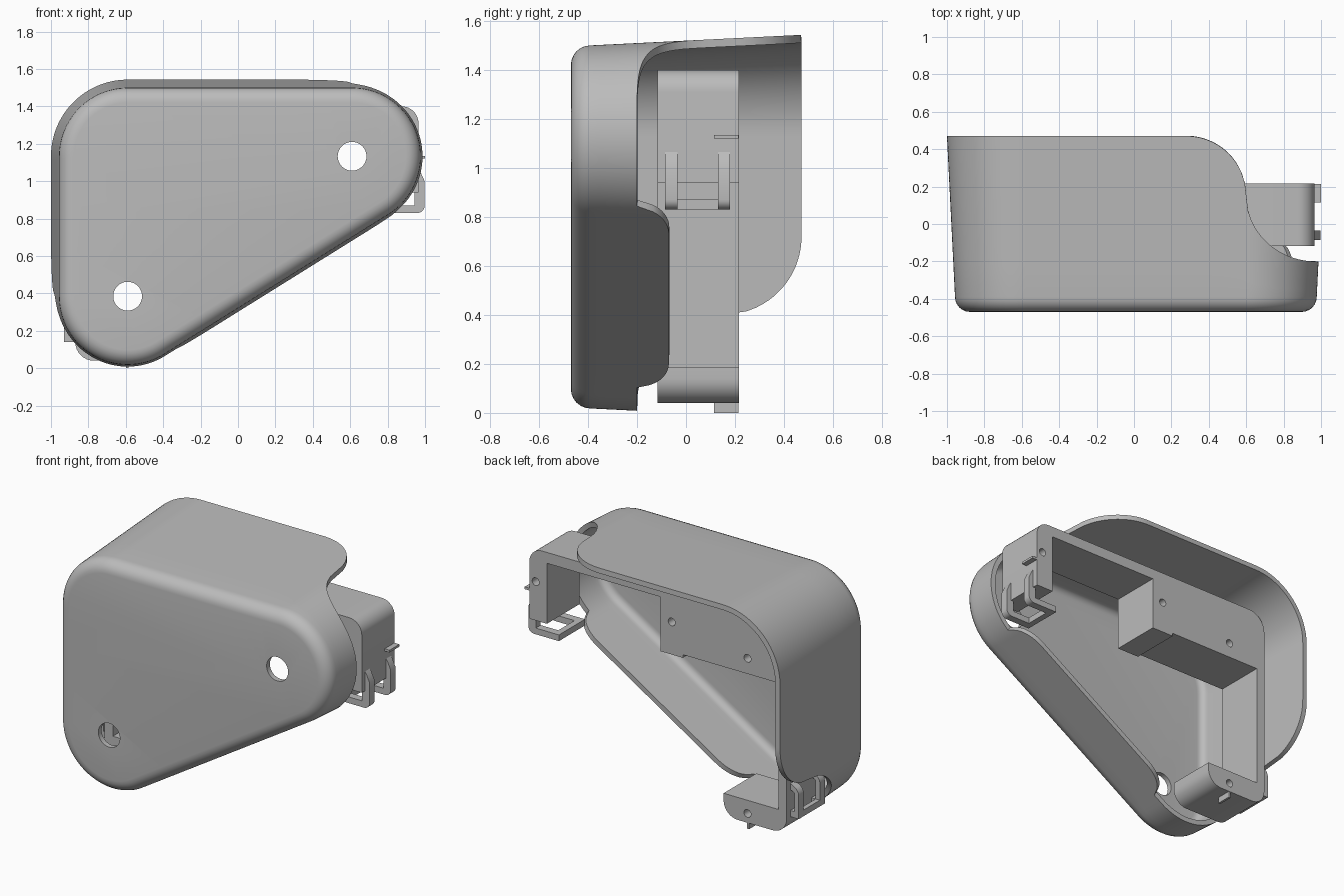
import bpy, bmesh, math
from mathutils import Vector

cube = bpy.data.objects.get("Cube")
if cube:
    bpy.data.objects.remove(cube, do_unlink=True)

grey = bpy.data.materials.new("plain_grey")
grey.use_nodes = True
grey.diffuse_color = (0.5, 0.5, 0.5, 1)
grey.node_tree.nodes["Principled BSDF"].inputs["Base Color"].default_value = (0.5, 0.5, 0.5, 1)


def finish(name, bm):
    bmesh.ops.recalc_face_normals(bm, faces=bm.faces)
    mesh = bpy.data.meshes.new(name)
    bm.to_mesh(mesh)
    bm.free()
    mesh.materials.append(grey)
    ob = bpy.data.objects.new(name, mesh)
    bpy.context.collection.objects.link(ob)
    return ob


def activate(ob):
    bpy.ops.object.select_all(action='DESELECT')
    ob.select_set(True)
    bpy.context.view_layer.objects.active = ob


def smooth(ob):
    activate(ob)
    bpy.ops.object.shade_smooth_by_angle(angle=math.radians(35))


def extrude_profile(name, corners, y0, y1):
    """Extrude an x-z polygon along y; a corner is (x, z) or (x, z, radius)."""
    pts = []
    for i, c in enumerate(corners):
        p = Vector(c[:2])
        if len(c) == 2:
            pts.append(p)
            continue
        a = (Vector(corners[i - 1][:2]) - p).normalized()
        b = (Vector(corners[(i + 1) % len(corners)][:2]) - p).normalized()
        for k in range(9):
            t = k / 8 * math.pi / 2
            pts.append(p + c[2] * (a * (1 - math.sin(t)) + b * (1 - math.cos(t))))
    bm = bmesh.new()
    face = bm.faces.new([bm.verts.new((p.x, y0, p.y)) for p in pts])
    out = bmesh.ops.extrude_face_region(bm, geom=[face])
    new = [v for v in out["geom"] if isinstance(v, bmesh.types.BMVert)]
    bmesh.ops.translate(bm, verts=new, vec=(0, y1 - y0, 0))
    return finish(name, bm)


def box(name, x0, x1, y0, y1, z0, z1):
    return extrude_profile(name, [(x0, z0), (x1, z0), (x1, z1), (x0, z1)], y0, y1)


def drill(ob, x, z, radius, y0, y1):
    bm = bmesh.new()
    bmesh.ops.create_cone(bm, cap_ends=True, segments=32, radius1=radius, radius2=radius, depth=y1 - y0)
    for v in bm.verts:
        v.co = (x + v.co.x, (y0 + y1) / 2 - v.co.z, z + v.co.y)
    cutter = finish("hole_cutter", bm)
    cutter.hide_render = True
    mod = ob.modifiers.new("hole", 'BOOLEAN')
    mod.operation, mod.object, mod.solver = 'DIFFERENCE', cutter, 'EXACT'
    activate(ob)
    bpy.ops.object.modifier_apply(modifier=mod.name)
    bpy.data.objects.remove(cutter, do_unlink=True)


# Cover: a drafted rounded triangle with a curved back rim
LOW, RIGHT, TOP = Vector((-0.59, 0.385)), Vector((0.61, 1.133)), Vector((-0.59, 1.133))
slant = math.degrees(math.atan2(RIGHT.y - LOW.y, RIGHT.x - LOW.x)) - 90
outline = []   # (centre, normal, section)


def arc(centre, a0, a1, n, section):
    for i in range(n + 1):
        a = math.radians(a0 + (a1 - a0) * i / n)
        outline.append((centre, Vector((math.cos(a), math.sin(a))), section))


def straight(c0, c1, angle, n, section):
    a = math.radians(angle)
    for i in range(1, n):
        outline.append((c0.lerp(c1, i / n), Vector((math.cos(a), math.sin(a))), section))


arc(LOW, 180, 360 + slant, 40, "low")
straight(LOW, RIGHT, slant, 60, "slant")
arc(RIGHT, slant, 90, 56, "right")
straight(RIGHT, TOP, 90, 70, "top")
arc(TOP, 90, 180, 24, "corner")
straight(TOP, LOW, 180, 50, "left")


def s_curve(t):
    """Rim depth from the deep edge to the shallow edge over t = 0 to 0.7."""
    if t <= 0:
        return 0.47
    if t < 0.32:
        return 0.15 + math.sqrt(0.32 ** 2 - t * t)
    return 0.15 - 0.35 * math.sqrt(max(0, 1 - ((0.7 - min(t, 0.7)) / 0.38) ** 2))


def rim(centre, normal, section):
    p = centre + normal * 0.385
    if section in ("top", "corner") or (section == "right" and p.y > RIGHT.y):
        return s_curve(p.x - 0.28)
    if section == "left" or (section == "low" and p.x < LOW.x):
        return s_curve(0.72 - p.y)
    t = max(0, min(1, (p.y - 0.1) / 0.1, (0.83 - p.y) / 0.1))
    return -0.2 + 0.13 * math.sqrt(1 - (1 - t) ** 2)


FILLET, STEPS = 0.08, 5
bm = bmesh.new()
columns = []
for centre, normal, section in outline:
    edge = rim(centre, normal, section)
    levels = []
    for k in range(7):
        a = k / 6 * math.pi / 2
        levels.append((-0.39 - FILLET * math.cos(a), 0.367 - FILLET * (1 - math.sin(a))))
    for k in range(1, STEPS + 1):
        y = -0.39 + (edge + 0.39) * k / STEPS
        levels.append((y, 0.367 + 0.05 * (y + 0.39)))
    col = []
    for y, r in levels:
        p = centre + normal * r
        col.append(bm.verts.new((p.x, y, p.y)))
    columns.append(col)
for i, col in enumerate(columns):
    nxt = columns[(i + 1) % len(columns)]
    for k in range(len(col) - 1):
        bm.faces.new((col[k], nxt[k], nxt[k + 1], col[k + 1]))
bm.faces.new([c[0] for c in columns])
bm.normal_update()
cover = finish("cover", bm)
front = max(cover.data.polygons, key=lambda f: f.area)
if front.normal.y > 0:
    cover.data.flip_normals()
shell = cover.modifiers.new("wall", 'SOLIDIFY')
shell.thickness, shell.offset = 0.033, -1
activate(cover)
bpy.ops.object.modifier_apply(modifier=shell.name)
for hole in (LOW, RIGHT):
    drill(cover, hole.x, hole.y, 0.077, -0.6, -0.35)
smooth(cover)

# Bracket: top rail, thick pad, side arm and foot
BACK = 0.217
bracket = extrude_profile("bracket", [
    (-0.87, 1.40, 0.12), (0.965, 1.40, 0.09), (0.965, 0.94), (0.84, 0.94),
    (0.84, 1.33), (0.03, 1.33), (0.03, 0.98), (-0.13, 0.98), (-0.13, 1.0),
    (-0.81, 1.0), (-0.81, 0.185), (-0.42, 0.185), (-0.42, 0.04, 0.1),
    (-0.87, 0.04, 0.1)], -0.117, BACK)
for x, z in ((0.92, 1.19), (-0.05, 1.19), (-0.59, 1.1), (-0.59, 0.1)):
    drill(bracket, x, z, 0.025, BACK - 0.12, BACK + 0.1)
smooth(bracket)

# Clips: paired hooks joined by bars
for n, y in enumerate((-0.085, 0.13)):
    smooth(extrude_profile(f"right_hook_{n + 1}", [
        (0.955, 1.08), (0.975, 1.05), (0.998, 1.0), (0.998, 0.83, 0.04),
        (0.78, 0.83), (0.78, 0.87), (0.945, 0.87), (0.945, 1.08)], y, y + 0.05))
    smooth(extrude_profile(f"left_hook_{n + 1}", [
        (-0.86, 0.36), (-0.86, 0.32), (-0.9, 0.3), (-0.9, 0.18), (-0.86, 0.18),
        (-0.86, 0.14), (-0.93, 0.14), (-0.93, 0.32, 0.03)], y, y + 0.05))
box("right_hook_bar", 0.78, 0.82, -0.085, 0.18, 0.83, 0.87)
box("left_hook_bar", -0.93, -0.9, -0.085, 0.18, 0.14, 0.18)

# Small locating tabs
box("right_tab", 0.95, 1.0, 0.115, 0.215, 1.12, 1.135)
box("foot_tab", -0.6, -0.585, 0.115, 0.215, 0.0, 0.05)
